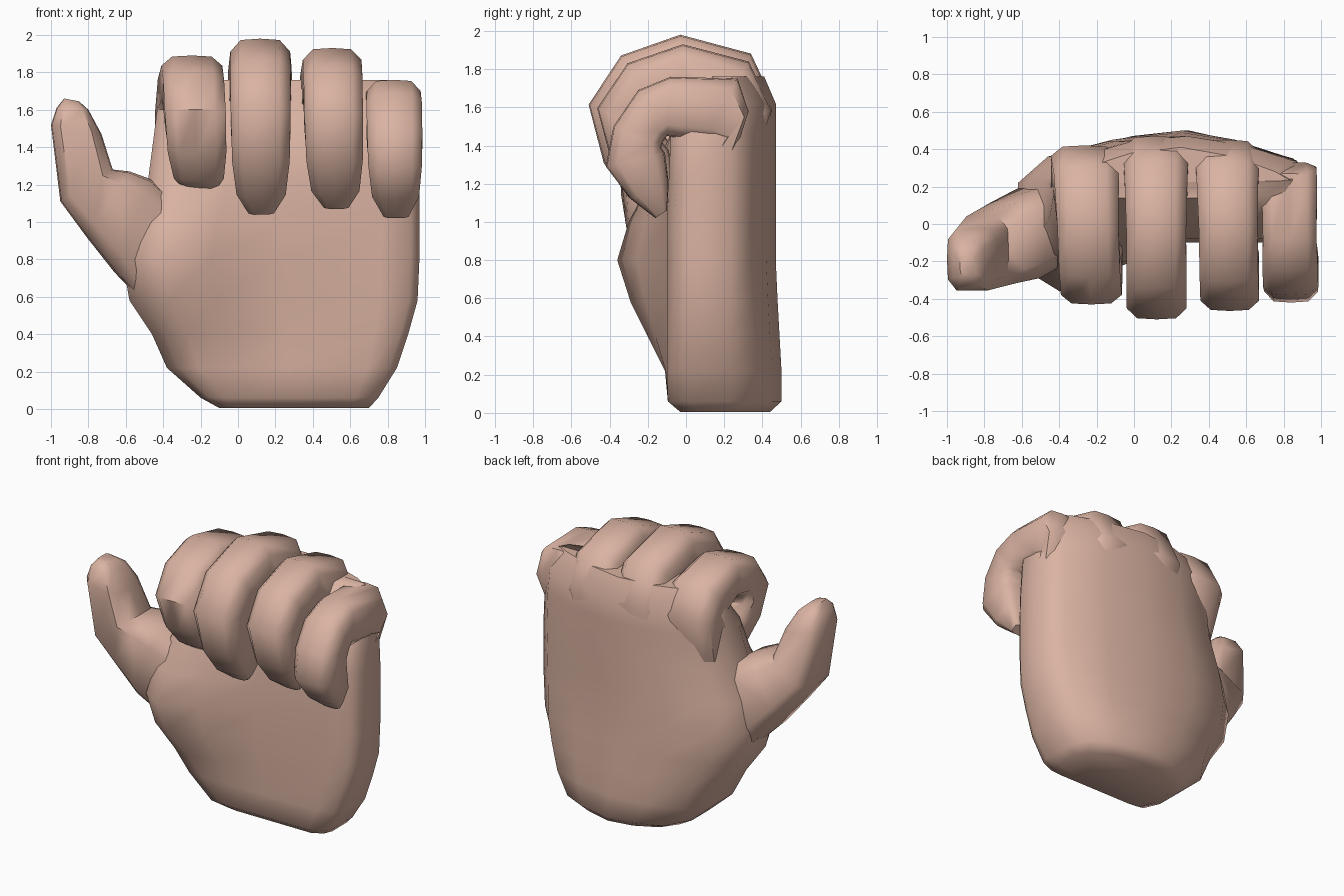
import bpy, bmesh
from mathutils import Vector

skin = bpy.data.materials.new("skin")
skin.diffuse_color = (0.70, 0.45, 0.36, 1)


def loft(name, rings):
    """Skin a list of equal-length point rings into a capped solid."""
    bm = bmesh.new()
    vs = [[bm.verts.new(p) for p in r] for r in rings]
    n = len(rings[0])
    for a, b in zip(vs, vs[1:]):
        for i in range(n):
            j = (i + 1) % n
            bm.faces.new((a[i], a[j], b[j], b[i]))
    bm.faces.new(vs[0])
    bm.faces.new(vs[-1])
    bmesh.ops.recalc_face_normals(bm, faces=bm.faces)
    me = bpy.data.meshes.new(name)
    bm.to_mesh(me)
    bm.free()
    ob = bpy.data.objects.new(name, me)
    bpy.context.collection.objects.link(ob)
    me.materials.append(skin)
    bpy.ops.object.select_all(action='DESELECT')
    ob.select_set(True)
    bpy.context.view_layer.objects.active = ob
    bpy.ops.object.shade_smooth_by_angle(angle=0.9)
    return ob


OUTLINE = [(1, .62), (.65, .96), (0, 1), (-.65, .96), (-1, .62),
           (-1, -.62), (-.65, -.96), (0, -1), (.65, -.96), (1, -.62)]


def section(p, q, half):
    """Rounded-rectangle ring spanning p to q, with half-width vector."""
    p, q = Vector(p), Vector(q)
    c, h = (p + q) / 2, (p - q) / 2
    return [c + half * a + h * b for a, b in OUTLINE]


# Palm: z, left x, right x, front y, back y, thumb-muscle bulge
levels = [
    (0.005, -.10, .70, -.03, .44, 0),
    (0.06, -.20, .75, -.095, .50, 0),
    (0.22, -.38, .85, -.10, .50, .01),
    (0.40, -.46, .91, -.10, .49, .10),
    (0.58, -.58, .96, -.10, .48, .19),
    (0.80, -.62, .97, -.10, .47, .26),
    (1.00, -.57, .97, -.10, .47, .20),
    (1.23, -.48, .97, -.09, .47, .09),
    (1.46, -.45, .96, -.08, .47, 0),
    (1.62, -.43, .94, .04, .47, 0),
    (1.76, -.38, .84, .14, .41, 0),
]
rings = []
for z, xl, xr, yf, yb, b in levels:
    prof = [(0, yf + .12 - b * .5), (.05, yf + .01 - b * .7), (.14, yf - b), (.3, yf - b * .6),
            (.52, yf), (.87, yf), (.97, yf + .04), (1, yf + .10), (1, .23), (.93, yb - .13),
            (.75, yb - .05), (.52, yb), (.3, yb - .03), (.1, yb - .11), (0, .22)]
    rings.append([(xl + f * (xr - xl), y, z) for f, y in prof])
loft("palm", rings)

# Curled finger side profile: outer (y, z), inner (y, z), width factor
curl = [
    ((.36, 1.20), (.10, 1.20), .9), ((.47, 1.60), (.13, 1.45), 1.1),
    ((.34, 1.88), (.12, 1.54), 1.06), ((-.03, 1.98), (-.02, 1.61), 1),
    ((-.34, 1.87), (-.17, 1.58), 1), ((-.51, 1.61), (-.20, 1.48), 1),
    ((-.43, 1.30), (-.11, 1.37), .96), ((-.30, 1.12), (-.07, 1.20), .82),
    ((-.18, 1.03), (-.09, 1.06), .42),
]
# Little finger: straight first joint, then bent down and back
little = [
    ((.24, 1.30), (.10, 1.30), .8), ((.33, 1.58), (.20, 1.42), 1),
    ((.27, 1.75), (.10, 1.42), 1), ((-.08, 1.76), (-.10, 1.45), .97),
    ((-.25, 1.69), (-.12, 1.42), 1), ((-.38, 1.50), (-.13, 1.39), 1),
    ((-.42, 1.29), (-.11, 1.36), .97), ((-.29, 1.12), (-.09, 1.20), .85),
    ((-.16, 1.02), (-.10, 1.06), .45),
]
# name, profile, base x, tip x, half width, front y, back y, tip z, top z
fingers = [
    ("index_finger", curl, -.275, -.20, .163, -.43, .42, 1.15, 1.89),
    ("middle_finger", curl, .115, .125, .16, -.51, .47, 1.04, 1.98),
    ("ring_finger", curl, .49, .525, .157, -.465, .45, 1.07, 1.93),
    ("little_finger", little, .825, .845, .148, -.51, .47, 1.03, 1.98),
]
for name, shape, xb, xt, hw, yf, yb, zt, zp in fingers:
    def place(p, x):
        return (x, yf + (p[0] + .51) / .98 * (yb - yf), zt + (p[1] - 1.03) / .95 * (zp - zt))
    rings = []
    for i, (o, n, w) in enumerate(shape):
        x = xb + (xt - xb) * i / (len(shape) - 1)
        rings.append(section(place(o, x), place(n, x), Vector((hw * w, 0, 0))))
    loft(name, rings)

# Thumb: outer (x, z), inner (x, z), centre y, half depth
thumb = [
    ((-.42, .48), (-.15, .95), .02, .14), ((-.66, .73), (-.47, 1.23), -.05, .24),
    ((-.81, .92), (-.58, 1.27), -.10, .215), ((-.95, 1.11), (-.67, 1.28), -.15, .19),
    ((-1.0, 1.52), (-.73, 1.47), -.19, .165), ((-.97, 1.61), (-.80, 1.60), -.21, .12),
    ((-.93, 1.66), (-.85, 1.645), -.22, .06),
]
loft("thumb", [section((a[0], y, a[1]), (b[0], y, b[1]), Vector((0, h, 0)))
               for a, b, y, h in thumb])
